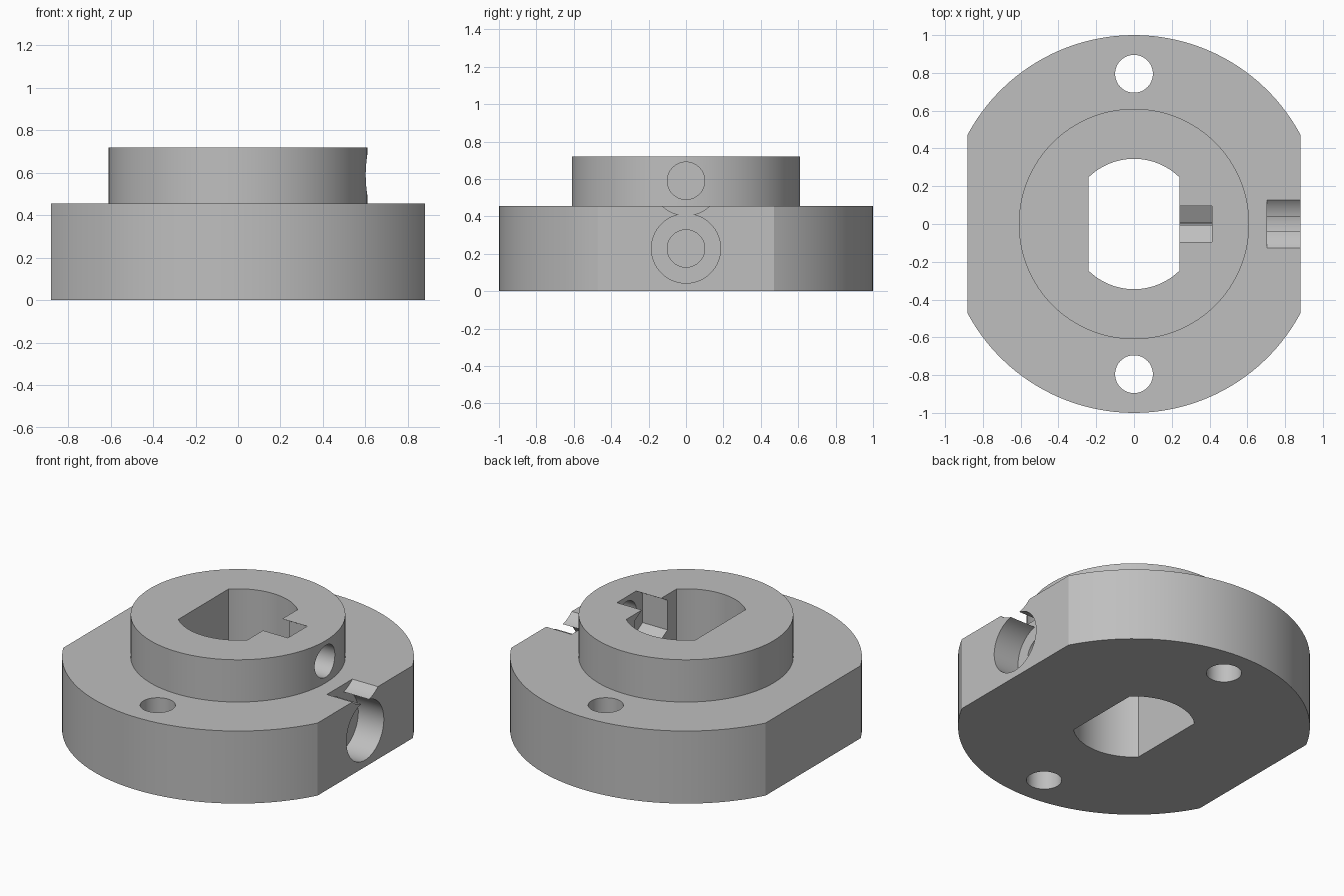
import bpy, bmesh, math
from mathutils import Matrix

if "Cube" in bpy.data.objects:
    bpy.data.objects.remove(bpy.data.objects["Cube"], do_unlink=True)

grey = bpy.data.materials.new("plain_grey")
grey.use_nodes = True
colour = (0.52, 0.52, 0.52, 1)
grey.diffuse_color = colour
grey.node_tree.nodes["Principled BSDF"].inputs["Base Color"].default_value = colour


def round_outline(radius, sides=128):
    return [(radius * math.cos(math.tau * i / sides),
             radius * math.sin(math.tau * i / sides)) for i in range(sides)]


def flatted_outline(radius, half_width, steps=48):
    """Circle with two parallel flats at x = +-half_width."""
    a = math.acos(half_width / radius)
    arc = [a + (math.pi - 2 * a) * i / steps for i in range(steps + 1)]
    angles = arc + [t + math.pi for t in arc]
    return [(radius * math.cos(t), radius * math.sin(t)) for t in angles]


def prism(name, outline, low, high, matrix=Matrix()):
    """Extrude an outline along its own z axis, then place it."""
    bm = bmesh.new()
    face = bm.faces.new([bm.verts.new((x, y, low)) for x, y in outline])
    out = bmesh.ops.extrude_face_region(bm, geom=[face])
    top = [v for v in out["geom"] if isinstance(v, bmesh.types.BMVert)]
    bmesh.ops.translate(bm, verts=top, vec=(0, 0, high - low))
    bmesh.ops.recalc_face_normals(bm, faces=bm.faces)
    bm.transform(matrix)
    mesh = bpy.data.meshes.new(name)
    bm.to_mesh(mesh)
    bm.free()
    mesh.materials.append(grey)
    obj = bpy.data.objects.new(name, mesh)
    bpy.context.collection.objects.link(obj)
    return obj


def combine(body, tool, operation):
    """Apply a boolean and discard the tool."""
    mod = body.modifiers.new("combine", 'BOOLEAN')
    mod.operation = operation
    mod.solver = 'EXACT'
    mod.object = tool
    graph = bpy.context.evaluated_depsgraph_get()
    mesh = bpy.data.meshes.new_from_object(body.evaluated_get(graph))
    body.modifiers.clear()
    body.data = mesh
    bpy.data.objects.remove(tool, do_unlink=True)


# Flanged base with raised round hub
body = prism("flanged_hub", flatted_outline(1, 0.882), 0, 0.455)
combine(body, prism("hub", round_outline(0.61), 0.2, 0.72), 'UNION')

# Central bore with two flats
combine(body, prism("bore", flatted_outline(0.345, 0.24), -1, 2), 'DIFFERENCE')

# Vertical mounting holes
for y in (-0.795, 0.795):
    place = Matrix.Translation((0, y, 0))
    combine(body, prism("mounting_hole", round_outline(0.1, 64), -1, 2, place), 'DIFFERENCE')

# Two radial screws: hexagonal nut pocket, screw hole and counterbore
for z in (0.228, 0.59):
    place = Matrix.Translation((0, 0, z)) @ Matrix.Rotation(math.pi / 2, 4, 'Y')
    for name, radius, sides, start, end in (
            ("nut_pocket", 0.185, 6, 0.1, 0.413),
            ("screw_hole", 0.1, 64, 0.3, 1.2),
            ("counterbore", 0.185, 96, 0.705, 1.2)):
        combine(body, prism(name, round_outline(radius, sides), start, end, place), 'DIFFERENCE')

# Smooth round walls, crisp edges
bpy.ops.object.select_all(action='DESELECT')
body.select_set(True)
bpy.context.view_layer.objects.active = body
bpy.ops.object.shade_smooth_by_angle(angle=math.radians(20))
